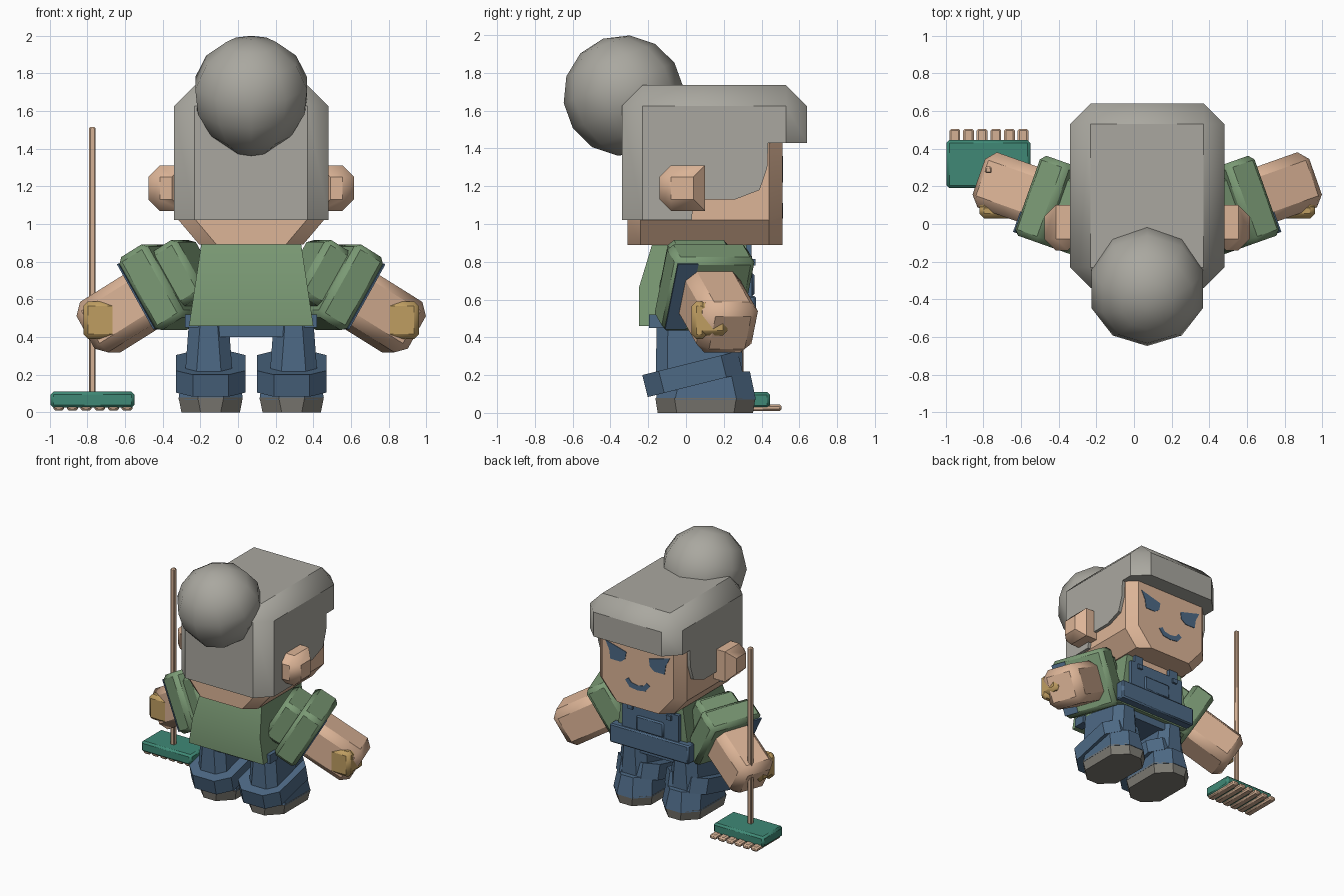
import bpy, bmesh, math
from mathutils import Matrix, Vector

if "Cube" in bpy.data.objects:
    bpy.data.objects.remove(bpy.data.objects["Cube"])

CX = 0.07  # centre line of the figure


def material(name, rgb):
    m = bpy.data.materials.new(name)
    m.diffuse_color = (*rgb, 1)
    m.use_nodes = True
    m.node_tree.nodes["Principled BSDF"].inputs["Base Color"].default_value = m.diffuse_color
    return m


SKIN = material("skin", (0.72, 0.46, 0.31))
HAIR = material("grey hair", (0.40, 0.39, 0.35))
GREEN = material("green shirt", (0.195, 0.32, 0.175))
BLUE = material("denim blue", (0.075, 0.142, 0.235))
TEAL = material("teal", (0.05, 0.25, 0.18))
GOLD = material("gold glove", (0.52, 0.34, 0.12))
SOLE = material("grey sole", (0.21, 0.20, 0.175))
WOOD = material("tan wood", (0.66, 0.44, 0.30))


def finish(name, bm, mat, mirror=False, cx=CX, xf=None):
    if xf is not None:
        bm.transform(xf)
    bmesh.ops.recalc_face_normals(bm, faces=bm.faces[:])
    me = bpy.data.meshes.new(name)
    bm.to_mesh(me)
    bm.free()
    me.materials.append(mat)
    ob = bpy.data.objects.new(name, me)
    bpy.context.collection.objects.link(ob)
    ob.location.x = cx
    bpy.ops.object.select_all(action='DESELECT')
    ob.select_set(True)
    bpy.context.view_layer.objects.active = ob
    bpy.ops.object.shade_smooth_by_angle(angle=math.radians(40))
    if mirror:
        ob.modifiers.new("Mirror", 'MIRROR')
    return ob


def bevel(bm, offset, rule):
    edges = [e for e in bm.edges if rule(e.verts[0].co, e.verts[1].co)]
    bmesh.ops.bevel(bm, geom=edges, offset=offset, segments=1,
                    profile=0.5, affect='EDGES')


def upright(a, b):
    return abs(a.z - b.z) > 0.02


def every(a, b):
    return True


def box(name, lo, hi, mat, bev=0, rule=every, top=(1, 1), **kw):
    """Box between two corners, with optional top scale and chamfer."""
    lo, hi = Vector(lo), Vector(hi)
    mid, size = (lo + hi) / 2, hi - lo
    bm = bmesh.new()
    bmesh.ops.create_cube(bm, size=1)
    for v in bm.verts:
        s = top if v.co.z > 0 else (1, 1)
        v.co = mid + Vector((v.co.x * size.x * s[0], v.co.y * size.y * s[1], v.co.z * size.z))
    if bev:
        bevel(bm, bev, rule)
    return finish(name, bm, mat, **kw)


def prism(pts, axis, a, b):
    """Closed profile extruded along x or y."""
    bm = bmesh.new()
    place = (lambda p, d: (d, p[0], p[1])) if axis == 'x' else (lambda p, d: (p[0], d, p[1]))
    rings = [[bm.verts.new(place(p, d)) for p in pts] for d in (a, b)]
    for r in rings:
        bm.faces.new(r)
    n = len(pts)
    for i in range(n):
        j = (i + 1) % n
        bm.faces.new((rings[0][i], rings[0][j], rings[1][j], rings[1][i]))
    bmesh.ops.recalc_face_normals(bm, faces=bm.faces[:])
    return bm


# Head with narrowed jaw and chamfered corners
bm = prism([(-0.275, 0.89), (0.275, 0.89), (0.385, 1.02), (0.385, 1.6),
            (-0.385, 1.6), (-0.385, 1.02)], 'y', -0.31, 0.51)
bevel(bm, 0.07, lambda a, b: abs(a.y - b.y) < 0.01 and upright(a, b))
finish("head", bm, SKIN)

# Hair cap with fringe, cut from its side profile
bm = prism([(-0.34, 1.02), (0.03, 1.02), (0.04, 1.13), (0.26, 1.13), (0.39, 1.18),
            (0.43, 1.30), (0.435, 1.43), (0.64, 1.43), (0.64, 1.735), (-0.34, 1.735)],
           'x', -0.41, 0.41)


def hair_edge(a, b):
    on_top = a.z > 1.73 and b.z > 1.73
    on_end = upright(a, b) and any(abs(a.y - y) < 0.001 and abs(b.y - y) < 0.001
                                   for y in (-0.34, 0.64))
    return on_top or on_end


bevel(bm, 0.11, hair_edge)
finish("hair", bm, HAIR)

# Hair bun, slightly narrower underneath
bm = bmesh.new()
bmesh.ops.create_uvsphere(bm, u_segments=10, v_segments=7, radius=0.32)
bm.transform(Matrix.Rotation(math.radians(20), 4, 'X'))
for v in bm.verts:
    if v.co.z < -0.05:
        v.co.x *= 1 + 0.5 * v.co.z
finish("hair_bun", bm, HAIR, xf=Matrix.Translation((0, -0.33, 1.68)))

# Ears
box("ears", (0.36, -0.14, 1.07), (0.545, 0.10, 1.31), SKIN, 0.06,
    lambda a, b: (a.x > 0.5 and b.x > 0.5) or (a.y < -0.1 and b.y < -0.1), mirror=True)

# Painted face
bm = prism([(0.285, 1.36), (0.10, 1.31), (0.11, 1.25), (0.15, 1.22), (0.24, 1.22),
            (0.25, 1.29)], 'y', 0.507, 0.514)
finish("eyes", bm, BLUE, mirror=True)
bm = prism([(0, 1.03), (0.07, 1.04), (0.11, 1.09), (0.08, 1.11), (0.055, 1.08),
            (0, 1.07)], 'y', 0.507, 0.514)
finish("mouth", bm, BLUE, mirror=True)

# Shirt, widening towards the hem
bm = prism([(-0.25, 0.46), (0.30, 0.46), (0.32, 0.6), (0.32, 0.89), (-0.18, 0.89),
            (-0.25, 0.66)], 'x', -1, 1)
for v in bm.verts:
    v.co.x *= 0.33 - (v.co.z - 0.46) * 0.15
finish("shirt", bm, GREEN)
box("neck", (-0.12, 0.1, 0.8), (0.12, 0.33, 0.91), SKIN)

# Dungarees: hips, waistband, bib, pocket, straps, buttons
box("hips", (-0.24, -0.15, 0.40), (0.24, 0.27, 0.52), BLUE)
box("hip_tabs", (0.28, -0.195, 0.45), (0.35, -0.10, 0.52), BLUE, mirror=True)
box("waistband", (-0.35, 0.29, 0.47), (0.35, 0.37, 0.62), BLUE, 0.01)
box("bib", (-0.25, 0.30, 0.55), (0.25, 0.35, 0.83), BLUE)
box("pocket", (-0.12, 0.34, 0.62), (0.12, 0.362, 0.74), BLUE, 0.01)
box("straps", (0.13, 0.30, 0.78), (0.21, 0.347, 0.91), BLUE, mirror=True)
box("buttons", (0.15, 0.34, 0.78), (0.19, 0.367, 0.815), BLUE, mirror=True)

# Arms and sleeves share one slanted frame
d = Vector((0.846, 0.30, -0.53)).normalized()
side = Vector((-d.y, d.x, 0)).normalized()
up = d.cross(side)
ARM = Matrix.Translation((0.379, 0.068, 0.717)) @ Matrix((d, side, up)).transposed().to_4x4()


def limb(name, t0, t1, half, mat, bev):
    box(name, (t0, -half, -half), (t1, half, half), mat, bev, mirror=True, xf=ARM)


limb("shoulders", -0.13, 0.06, 0.17, GREEN, 0.03)
limb("sleeve_cuffs", 0.01, 0.20, 0.225, GREEN, 0.03)
limb("arms", 0.05, 0.575, 0.155, SKIN, 0.055)
box("sleeve_lining", (0.195, -0.215, -0.20), (0.204, -0.10, 0.20), BLUE, mirror=True, xf=ARM)

# Gloves: a back plate and an outer plate around each hand
box("glove_backs", (0.70, 0.03, 0.39), (0.89, 0.11, 0.59), GOLD, 0.025, mirror=True)
box("glove_sides", (0.81, 0.03, 0.41), (0.89, 0.22, 0.585), GOLD, 0.025, mirror=True)

# Legs, tilted turn-ups, shoes
box("legs", (0.095, -0.16, 0.15), (0.355, 0.30, 0.50), BLUE, 0.06, upright,
    top=(0.8, 0.98), mirror=True)
tilt = Matrix.Translation((0.215, 0.035, 0.205)) @ Matrix.Rotation(math.radians(14), 4, 'X')
box("turn_ups", (-0.185, -0.26, -0.06), (0.185, 0.26, 0.06), BLUE, 0.09, upright,
    mirror=True, xf=tilt)
box("shoes", (0.045, -0.16, 0.07), (0.385, 0.37, 0.22), BLUE, 0.10, upright,
    top=(0.9, 0.88), mirror=True)
box("soles", (0.06, -0.15, 0.0), (0.37, 0.355, 0.08), SOLE, 0.10, upright,
    top=(1.1, 1.05), mirror=True)

# Broom: handle, head and a row of bristles
box("broom_handle", (-0.79, 0.27, 0.09), (-0.755, 0.305, 1.515), WOOD, 0.007, cx=0)
box("broom_head", (-0.995, 0.19, 0.025), (-0.55, 0.445, 0.11), TEAL, 0.015, cx=0)
for i in range(6):
    x = -0.98 + i * 0.0725
    box(f"bristle_{i + 1}", (x, 0.20, 0.01), (x + 0.058, 0.505, 0.045), WOOD, 0.01, cx=0)
